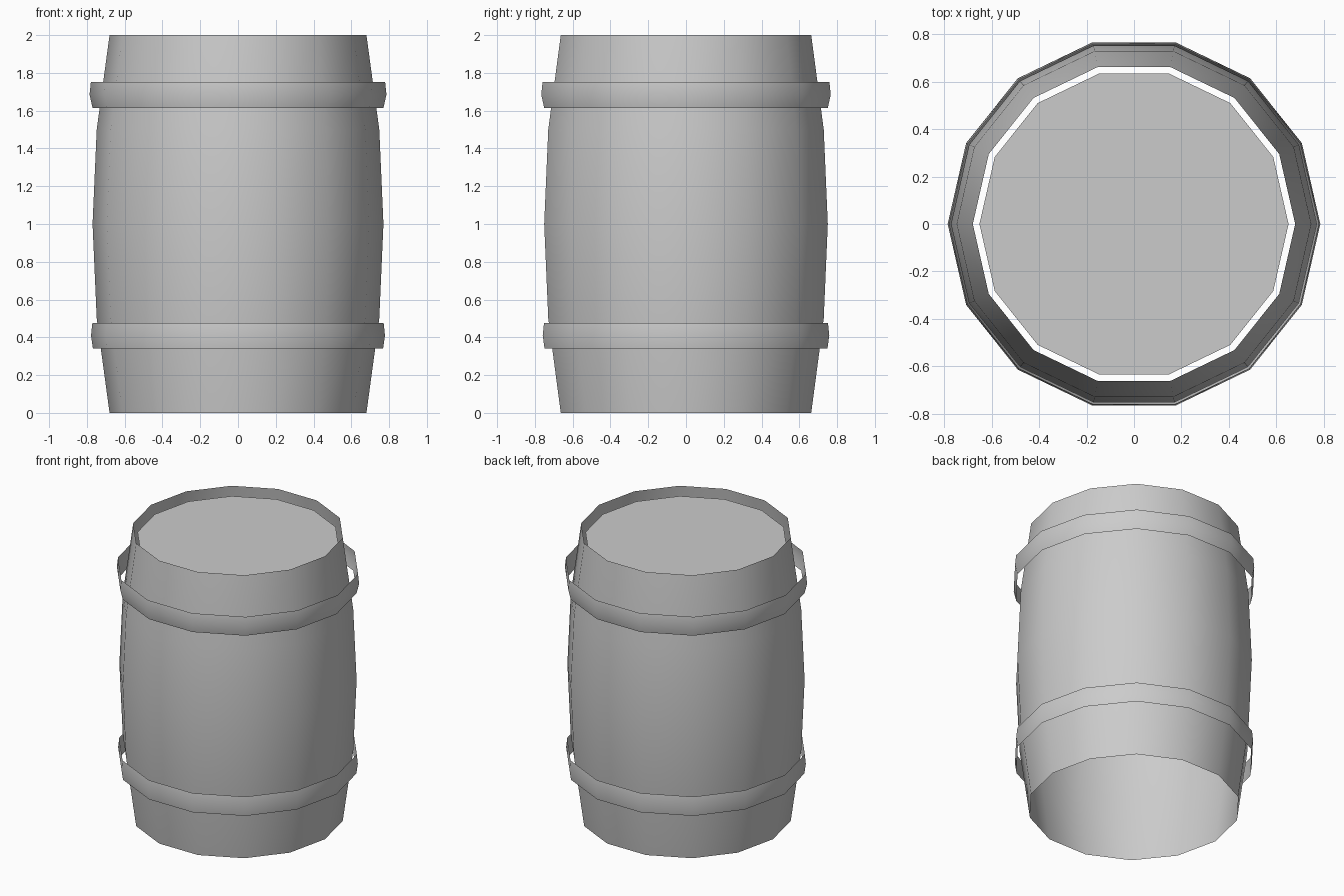
import bpy, bmesh
from math import cos, sin, tau

if "Cube" in bpy.data.objects:
    bpy.data.objects.remove(bpy.data.objects["Cube"])

SIDES = 14


def ring(bm, r, z):
    return [bm.verts.new((r * cos(tau * i / SIDES), r * sin(tau * i / SIDES), z))
            for i in range(SIDES)]


def finish(name, bm):
    mesh = bpy.data.meshes.new(name)
    bm.to_mesh(mesh)
    bm.free()
    obj = bpy.data.objects.new(name, mesh)
    bpy.context.collection.objects.link(obj)
    for p in mesh.polygons:
        p.use_smooth = True
    return obj


def lathe(name, profile):
    """Open single-walled shell from (radius, height) points, listed upwards."""
    bm = bmesh.new()
    rings = [ring(bm, r, z) for r, z in profile]
    for a, b in zip(rings, rings[1:]):
        for i in range(SIDES):
            j = (i + 1) % SIDES
            bm.faces.new((a[i], a[j], b[j], b[i]))
    return finish(name, bm)


# Bulging stave wall, open at the bottom
lathe("barrel_wall", [(0.68, 0), (0.748, 0.5), (0.77, 1), (0.748, 1.5), (0.68, 2)])

# Loose thin hoops standing clear of the wall
lathe("lower_hoop", [(0.768, 0.34), (0.778, 0.41), (0.771, 0.477)])
lathe("upper_hoop", [(0.77, 1.615), (0.786, 1.685), (0.779, 1.752)])

# Recessed lid, slightly smaller than the wall
bm = bmesh.new()
bm.faces.new(ring(bm, 0.652, 1.94))
finish("lid", bm)
